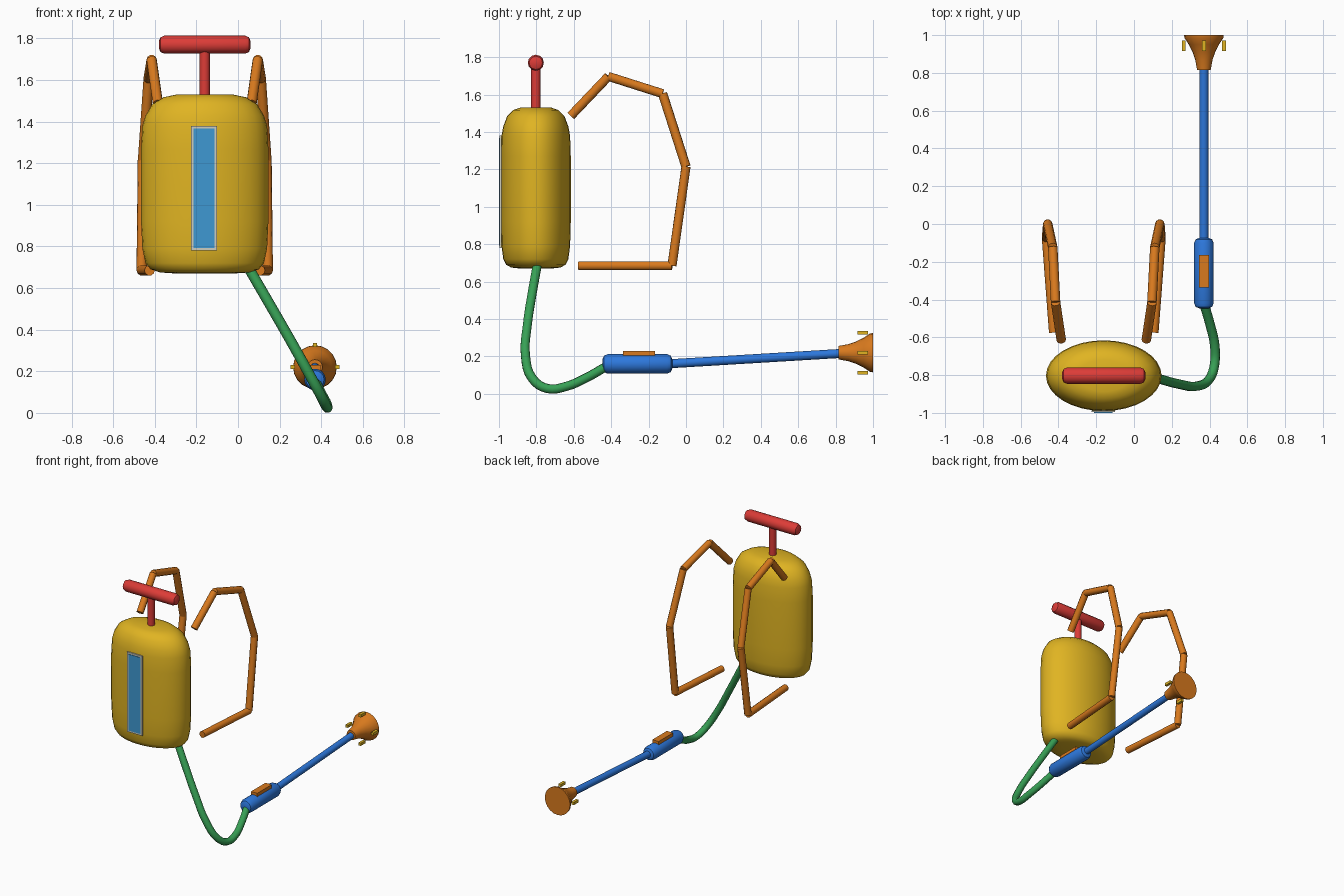
import bpy, bmesh, math
from mathutils import Vector, Matrix

if "Cube" in bpy.data.objects:
    bpy.data.objects.remove(bpy.data.objects["Cube"])


def material(name, hexcode):
    lin = []
    for i in (0, 2, 4):
        c = int(hexcode[i:i + 2], 16) / 255
        lin.append(c / 12.92 if c <= 0.04045 else ((c + 0.055) / 1.055) ** 2.4)
    m = bpy.data.materials.new(name)
    m.diffuse_color = (*lin, 1)
    m.use_nodes = True
    m.node_tree.nodes["Principled BSDF"].inputs["Base Color"].default_value = m.diffuse_color
    return m


YELLOW = material("tank_yellow", "E0B422")
RED = material("handle_red", "DC3C37")
ORANGE = material("strap_orange", "D97A1E")
BLUE = material("wand_blue", "2D78DC")
GREEN = material("hose_green", "37A055")
SKY = material("gauge_blue", "3F98D2")
PALE = material("frame_pale_grey", "CDCDC0")


def finish(bm, name, mat, smooth=True):
    bmesh.ops.recalc_face_normals(bm, faces=bm.faces)
    me = bpy.data.meshes.new(name)
    bm.to_mesh(me)
    bm.free()
    me.materials.append(mat)
    ob = bpy.data.objects.new(name, me)
    bpy.context.collection.objects.link(ob)
    if smooth:
        smooth_shade(ob)
    return ob


def smooth_shade(ob):
    bpy.ops.object.select_all(action='DESELECT')
    ob.select_set(True)
    bpy.context.view_layer.objects.active = ob
    bpy.ops.object.shade_smooth_by_angle(angle=math.radians(40))


def add_lathe(bm, profile, matrix, sides):
    """Revolve (radius, height) points round local z; closes both ends."""
    rings = []
    for r, h in profile:
        rings.append([bm.verts.new(matrix @ Vector((r * math.cos(a), r * math.sin(a), h)))
                      for a in (2 * math.pi * i / sides for i in range(sides))])
    for lo, hi in zip(rings, rings[1:]):
        for i in range(sides):
            j = (i + 1) % sides
            bm.faces.new((lo[i], lo[j], hi[j], hi[i]))
    bm.faces.new(rings[0])
    bm.faces.new(rings[-1])


def add_rod(bm, a, b, r, sides=12, bevel=0.0):
    """Straight round bar from a to b, optionally with rounded ends."""
    a, b = Vector(a), Vector(b)
    d = b - a
    n = d.length
    m = Matrix.Translation(a) @ d.to_track_quat('Z', 'Y').to_matrix().to_4x4()
    profile = [(r, 0), (r, n)]
    if bevel:
        k = bevel * 0.3
        profile = [(r - bevel, 0), (r - k, k), (r, bevel),
                   (r, n - bevel), (r - k, n - k), (r - bevel, n)]
    add_lathe(bm, profile, m, sides)


def rod(name, mat, a, b, r, sides=12, bevel=0.0):
    bm = bmesh.new()
    add_rod(bm, a, b, r, sides, bevel)
    return finish(bm, name, mat)


def box(name, mat, lo, hi):
    lo, hi = Vector(lo), Vector(hi)
    bm = bmesh.new()
    bmesh.ops.create_cube(bm, size=1, matrix=Matrix.Translation((lo + hi) / 2)
                          @ Matrix.Diagonal((*(hi - lo), 1)))
    return finish(bm, name, mat, False)


CX, CY = -0.16, -0.803   # tank axis
GX = 0.37                # wand axis

# Tank: elliptical lathe with rounded shoulders
bm = bmesh.new()
add_lathe(bm, [(0.45, 0.67), (0.7, 0.675), (0.85, 0.69), (0.93, 0.72), (0.98, 0.79),
               (1, 0.92), (1, 1.27), (0.98, 1.38), (0.93, 1.43), (0.82, 1.485),
               (0.65, 1.517), (0.45, 1.53)],
          Matrix.Translation((CX, CY, 0)) @ Matrix.Diagonal((0.306, 0.187, 1, 1)), 32)
finish(bm, "tank", YELLOW)

# Level gauge on the front of the tank
box("gauge_frame", PALE, (-0.226, -0.996, 0.78), (-0.1, -0.987, 1.38))
box("gauge_window", SKY, (-0.213, -1.0, 0.793), (-0.113, -0.993, 1.367))

# Pump handle
rod("pump_rod", RED, (CX, CY, 1.5), (CX, CY, 1.77), 0.025)
rod("pump_grip", RED, (-0.38, CY, 1.77), (0.06, CY, 1.77), 0.043, 12, 0.025)

# Shoulder straps: (offset from the tank axis, y, z), mirrored
path = [(0.225, -0.615, 1.487), (0.255, -0.415, 1.697), (0.27, -0.125, 1.605),
        (0.297, 0.0, 1.215), (0.303, -0.075, 0.685), (0.265, -0.575, 0.685)]
for side, label in ((-1, "left"), (1, "right")):
    bm = bmesh.new()
    pts = [(CX + side * o, y, z) for o, y, z in path]
    for a, b in zip(pts, pts[1:]):
        add_rod(bm, a, b, 0.025, 10)
    finish(bm, label + "_strap", ORANGE)

# Hose: swept curve turned into a mesh
points = [(0.055, -0.795, 0.69), (0.142, -0.822, 0.54), (0.24, -0.848, 0.37),
          (0.335, -0.858, 0.20), (0.4, -0.82, 0.08), (0.427, -0.74, 0.028),
          (0.427, -0.64, 0.04), (0.405, -0.54, 0.082), (GX, -0.42, 0.15)]
curve = bpy.data.curves.new("hose", 'CURVE')
curve.dimensions = '3D'
curve.bevel_depth = 0.025
curve.bevel_resolution = 3
curve.resolution_u = 4
curve.use_fill_caps = True
spline = curve.splines.new('BEZIER')
spline.bezier_points.add(len(points) - 1)
for bp, co in zip(spline.bezier_points, points):
    bp.co = co
    bp.handle_left_type = bp.handle_right_type = 'AUTO'
curve.materials.append(GREEN)
hose = bpy.data.objects.new("hose", curve)
bpy.context.collection.objects.link(hose)
bpy.ops.object.select_all(action='DESELECT')
hose.select_set(True)
bpy.context.view_layer.objects.active = hose
bpy.ops.object.convert(target='MESH')
smooth_shade(bpy.context.view_layer.objects.active)

# Spray wand: grip, trigger and lance
rod("wand_grip", BLUE, (GX, -0.447, 0.16), (GX, -0.073, 0.16), 0.052, 16, 0.028)
box("trigger", ORANGE, (GX - 0.026, -0.337, 0.2), (GX + 0.026, -0.165, 0.23))
rod("wand_lance", BLUE, (GX, -0.1, 0.16), (GX, 0.83, 0.216), 0.024)

# Flared nozzle with four small lugs
NZ = 0.22
bm = bmesh.new()
add_lathe(bm, [(0.036, 0.815), (0.046, 0.87), (0.06, 0.91), (0.08, 0.95), (0.103, 0.985),
               (0.105, 1.0)],
          Matrix.Translation((GX, 0, NZ)) @ Matrix.Rotation(-math.pi / 2, 4, 'X'), 20)
finish(bm, "nozzle", ORANGE)
for i, label in enumerate(("right", "top", "left", "bottom")):
    x = GX + 0.107 * math.cos(i * math.pi / 2)
    z = NZ + 0.107 * math.sin(i * math.pi / 2)
    box("nozzle_lug_" + label, YELLOW, (x - 0.01, 0.917, z - 0.01), (x + 0.01, 0.972, z + 0.01))
